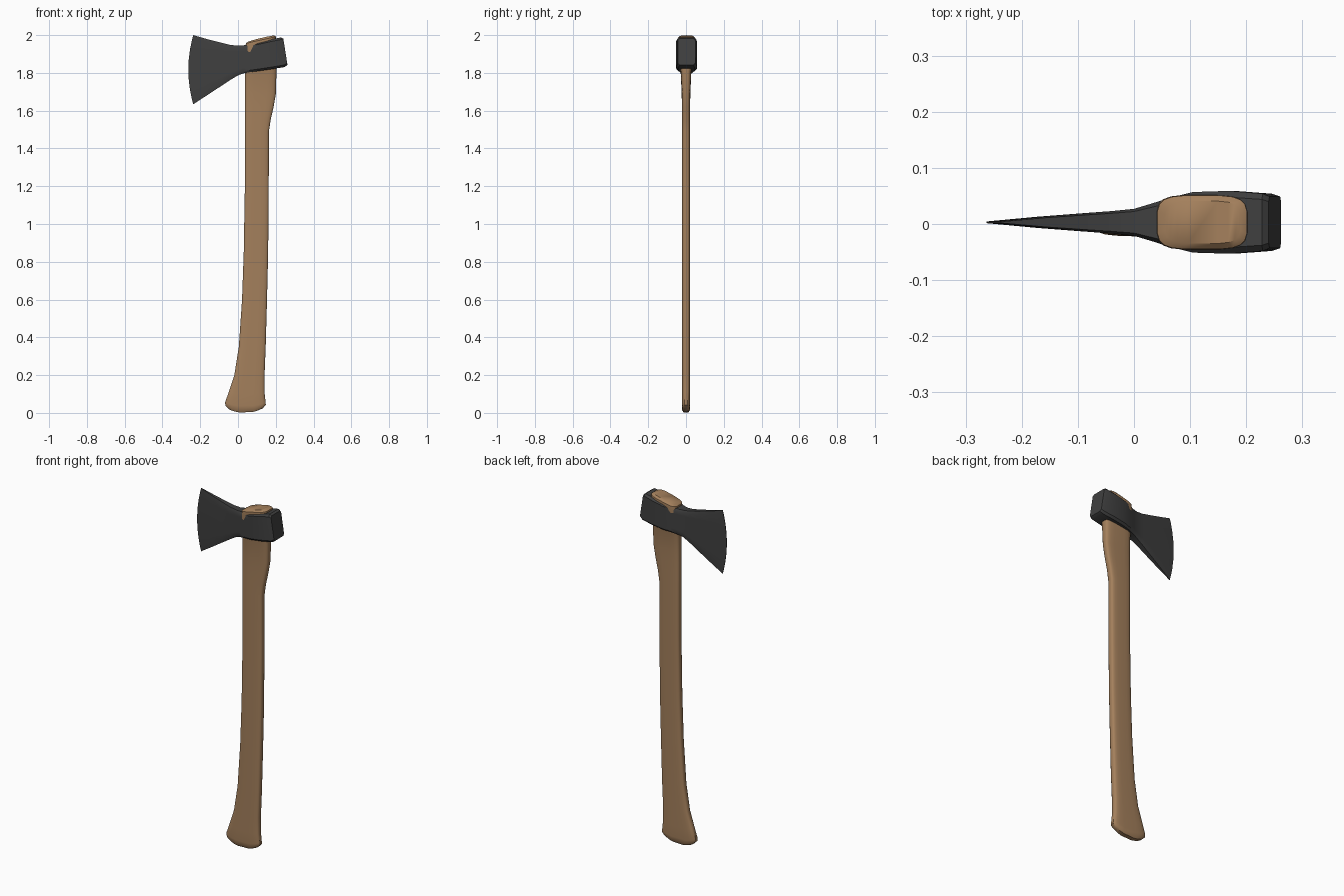
import bpy, bmesh, math


def material(name, rgb):
    m = bpy.data.materials.new(name)
    m.diffuse_color = (*rgb, 1)
    return m


def loft(name, rings, mat, angle):
    """Skin equal rings; close each end with strips of quads."""
    bm = bmesh.new()
    vs = [[bm.verts.new(p) for p in r] for r in rings]
    n = len(vs[0])
    for a, b in zip(vs, vs[1:]):
        for i in range(n):
            j = (i + 1) % n
            bm.faces.new((a[i], a[j], b[j], b[i]))
    for r in (vs[0], vs[-1]):
        for i in range(n // 2 - 1):
            bm.faces.new((r[i], r[i + 1], r[n - 2 - i], r[n - 1 - i]))
    bmesh.ops.recalc_face_normals(bm, faces=bm.faces)
    me = bpy.data.meshes.new(name)
    bm.to_mesh(me)
    bm.free()
    ob = bpy.data.objects.new(name, me)
    bpy.context.collection.objects.link(ob)
    me.materials.append(mat)
    bpy.ops.object.select_all(action='DESELECT')
    ob.select_set(True)
    bpy.context.view_layer.objects.active = ob
    bpy.ops.object.shade_smooth_by_angle(angle=math.radians(angle))
    return ob


wood = material("wood", (0.37, 0.215, 0.107))
steel = material("dark steel", (0.05, 0.05, 0.05))


# Handle: centre z, left x, right x, half thickness, tilt, bow, y centre
def handle_ring(z, x0, x1, w, tilt, bow, yc):
    pts, n = [], 20
    for i in range(n):
        a = 2 * math.pi * (i + 0.5) / n
        c, s = math.cos(a), math.sin(a)
        u = math.copysign(abs(c) ** 0.5, c)
        v = math.copysign(abs(s) ** 0.5, s)
        pts.append(((x0 + x1) / 2 + u * (x1 - x0) / 2, yc + v * w,
                    z + tilt * u + bow * u * u))
    return pts


handle = [
    (0.000, -0.048, 0.132, 0.013, 0.003, 0.022, 0),
    (0.010, -0.067, 0.148, 0.020, 0.002, 0.030, 0),
    (0.035, -0.069, 0.147, 0.022, 0, 0.020, 0),
    (0.10, -0.050, 0.141, 0.022, 0, 0.01, 0),
    (0.20, -0.020, 0.141, 0.022, 0, 0, 0),
    (0.35, 0.004, 0.147, 0.022, 0, 0, 0),
    (0.60, 0.021, 0.154, 0.022, 0, 0, 0),
    (0.85, 0.030, 0.160, 0.022, 0, 0, 0),
    (1.20, 0.036, 0.163, 0.022, 0, 0, 0),
    (1.49, 0.036, 0.164, 0.022, 0, 0, 0),
    (1.55, 0.036, 0.173, 0.022, 0, 0, 0),
    (1.62, 0.036, 0.189, 0.022, 0, 0, 0),
    (1.69, 0.036, 0.201, 0.023, 0, 0, 0),
    (1.80, 0.036, 0.204, 0.028, 0.01, 0, 0),
    (1.88, 0.037, 0.204, 0.042, 0.015, 0, 0.002),
    (1.95, 0.039, 0.203, 0.049, 0.018, 0, 0.003),
    (1.974, 0.041, 0.202, 0.048, 0.018, 0, 0.003),
    (1.985, 0.055, 0.190, 0.038, 0.016, -0.003, 0.003),
]
loft("handle", [handle_ring(*h) for h in handle], wood, 40)


# Head: top x, bottom x, top z, bottom z, half thickness, edge bulge
def head_ring(xt, xb, zt, zb, w, bulge):
    levels = (0, 0.07, 0.2, 0.35, 0.5, 0.65, 0.8, 0.93, 1)
    side = []
    for t in levels:
        k = 0.8 if t in (0, 1) else 1
        side.append((xt + (xb - xt) * t - bulge * 4 * t * (1 - t),
                     w * k, zt + (zb - zt) * t))
    front = [(x, 0.003 - y, z) for x, y, z in side]
    back = [(x, 0.003 + y, z) for x, y, z in reversed(side)]
    return front + back


head = [
    (-0.237, -0.237, 2.000, 1.634, 0.0015, 0.026),
    (-0.160, -0.160, 1.978, 1.684, 0.010, 0.012),
    (-0.090, -0.090, 1.960, 1.730, 0.016, 0.004),
    (-0.040, -0.040, 1.948, 1.763, 0.020, 0),
    (0.000, 0.000, 1.944, 1.787, 0.024, 0),
    (0.030, 0.030, 1.946, 1.798, 0.033, 0),
    (0.065, 0.065, 1.952, 1.804, 0.044, 0),
    (0.105, 0.110, 1.961, 1.810, 0.054, 0),
    (0.170, 0.180, 1.976, 1.820, 0.056, 0),
    (0.228, 0.247, 1.988, 1.831, 0.051, 0),
    (0.240, 0.262, 1.981, 1.842, 0.046, 0),
]
loft("axe_head", [head_ring(*h) for h in head], steel, 35)
